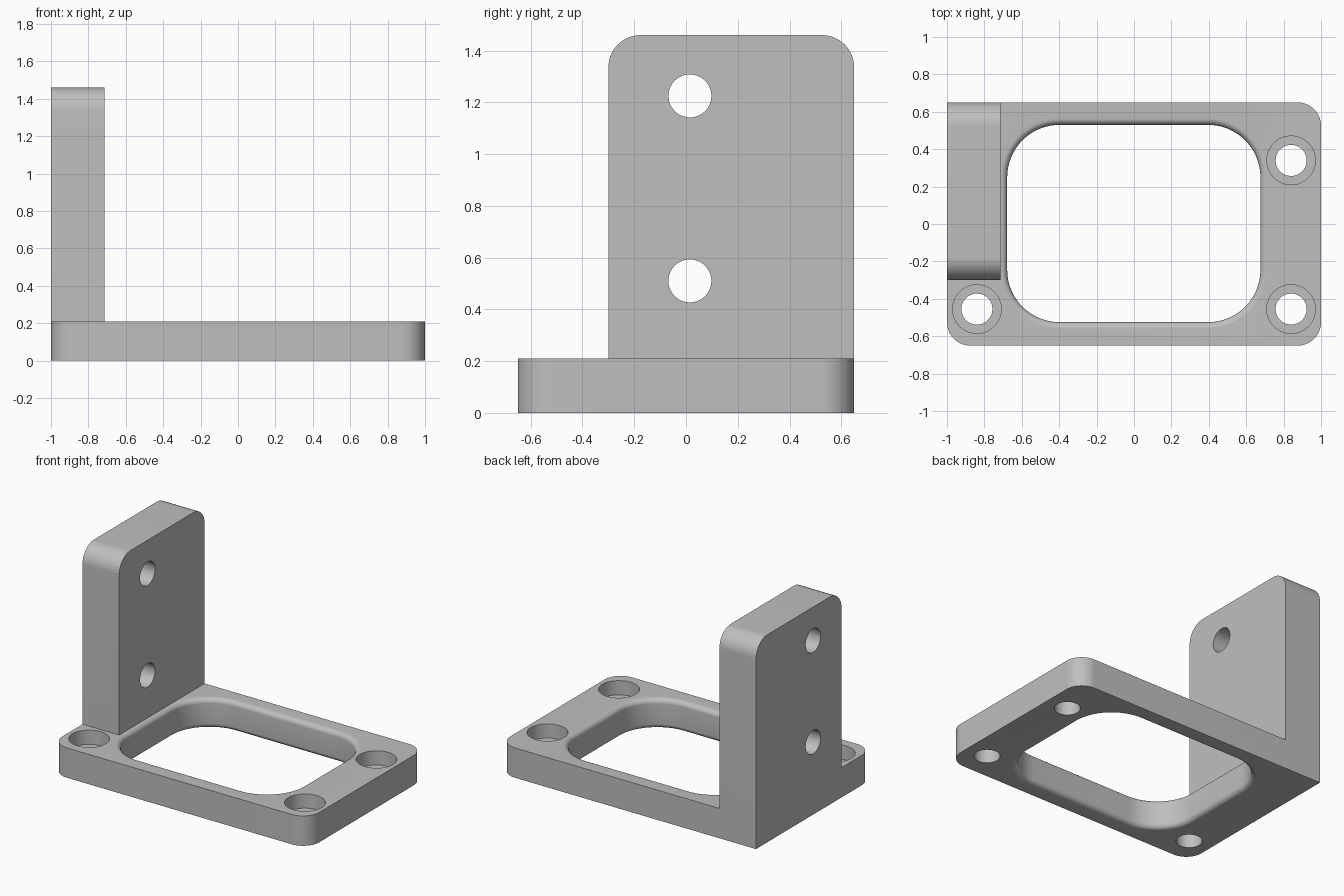
import bpy
import bmesh
from math import cos, sin, pi, radians
from mathutils import Matrix

cube = bpy.data.objects.get("Cube")
if cube:
    bpy.data.objects.remove(cube, do_unlink=True)

THICK = 0.21      # base plate thickness
HEIGHT = 1.46     # top of the upright plate
INNER_X = -0.715  # inner face of the upright plate

grey = bpy.data.materials.new("plain grey")
grey.use_nodes = True
grey.diffuse_color = (0.52, 0.52, 0.52, 1)
grey.node_tree.nodes["Principled BSDF"].inputs["Base Color"].default_value = (0.52, 0.52, 0.52, 1)


def rounded_rect(x0, x1, y0, y1, radii, steps=16):
    """Outline; radii run from the (x1, y1) corner counter-clockwise."""
    corners = [(x1, y1, -1, -1), (x0, y1, 1, -1), (x0, y0, 1, 1), (x1, y0, -1, 1)]
    points = []
    for i, ((x, y, sx, sy), r) in enumerate(zip(corners, radii)):
        if r == 0:
            points.append((x, y))
            continue
        for k in range(steps + 1):
            a = pi / 2 * (i + k / steps)
            points.append((x + sx * r + r * cos(a), y + sy * r + r * sin(a)))
    return points


def loft(name, rings):
    """Closed solid through stacked rings of 3D points."""
    bm = bmesh.new()
    loops = [[bm.verts.new(p) for p in ring] for ring in rings]
    n = len(loops[0])
    for low, high in zip(loops, loops[1:]):
        for i in range(n):
            j = (i + 1) % n
            bm.faces.new((low[i], low[j], high[j], high[i]))
    bm.faces.new(loops[0])
    bm.faces.new(loops[-1])
    bmesh.ops.recalc_face_normals(bm, faces=bm.faces)
    mesh = bpy.data.meshes.new(name)
    bm.to_mesh(mesh)
    bm.free()
    mesh.materials.append(grey)
    obj = bpy.data.objects.new(name, mesh)
    bpy.context.collection.objects.link(obj)
    return obj


def cylinder(name, radius, depth, center, along_x=False):
    ring = [(radius * cos(2 * pi * k / 64), radius * sin(2 * pi * k / 64)) for k in range(64)]
    obj = loft(name, [[(x, y, z) for x, y in ring] for z in (-depth / 2, depth / 2)])
    turn = Matrix.Rotation(pi / 2, 4, "Y") if along_x else Matrix()
    obj.data.transform(Matrix.Translation(center) @ turn)
    return obj


def combine(target, tool, operation):
    bpy.context.view_layer.objects.active = target
    mod = target.modifiers.new(operation.lower(), "BOOLEAN")
    mod.operation = operation
    mod.solver = "EXACT"
    mod.object = tool
    bpy.ops.object.modifier_apply(modifier=mod.name)
    bpy.data.objects.remove(tool, do_unlink=True)


# Base plate, square only at the corner under the upright
outline = rounded_rect(-1, 1, -0.65, 0.65, (0.125, 0, 0.125, 0.125))
bracket = loft("mounting_bracket", [[(x, y, z) for x, y in outline] for z in (0, THICK)])

# Window with filleted top and bottom rims
fillet = 0.034
arc = [(fillet * (1 - cos(pi / 16 * k)), fillet * (1 - sin(pi / 16 * k))) for k in range(9)]
levels = [(fillet, -0.05)] + [(o, z) for o, z in reversed(arc)]
levels += [(o, THICK - z) for o, z in reversed(levels)]
rings = []
for o, z in levels:
    rim = rounded_rect(-0.678 - o, 0.676 + o, -0.525 - o, 0.53 + o, (0.28 + o,) * 4)
    rings.append([(x, y, z) for x, y in rim])
combine(bracket, loft("window_cutter", rings), "DIFFERENCE")

# Counterbored screw holes
for x, y in ((-0.84, -0.455), (0.84, -0.455), (0.84, 0.34)):
    combine(bracket, cylinder("hole_cutter", 0.083, 1, (x, y, 0)), "DIFFERENCE")
    combine(bracket, cylinder("counterbore_cutter", 0.13, 0.2, (x, y, THICK)), "DIFFERENCE")

# Upright plate with rounded top corners and two cross holes
side = rounded_rect(-0.30, 0.65, 0.1, HEIGHT, (0.125, 0.125, 0, 0))
upright = loft("upright_plate", [[(x, y, z) for y, z in side] for x in (-1, INNER_X)])
for z in (0.51, 1.225):
    combine(upright, cylinder("cross_hole_cutter", 0.083, 1, (-0.85, 0.015, z), True), "DIFFERENCE")
combine(bracket, upright, "UNION")

# Merge flush faces, then shade the curved ones smoothly
bm = bmesh.new()
bm.from_mesh(bracket.data)
bmesh.ops.remove_doubles(bm, verts=bm.verts, dist=0.0001)
bmesh.ops.dissolve_limit(bm, angle_limit=radians(0.5), verts=bm.verts, edges=bm.edges)
bm.to_mesh(bracket.data)
bm.free()
bpy.ops.object.select_all(action="DESELECT")
bracket.select_set(True)
bpy.context.view_layer.objects.active = bracket
bpy.ops.object.shade_smooth_by_angle(angle=radians(30))
